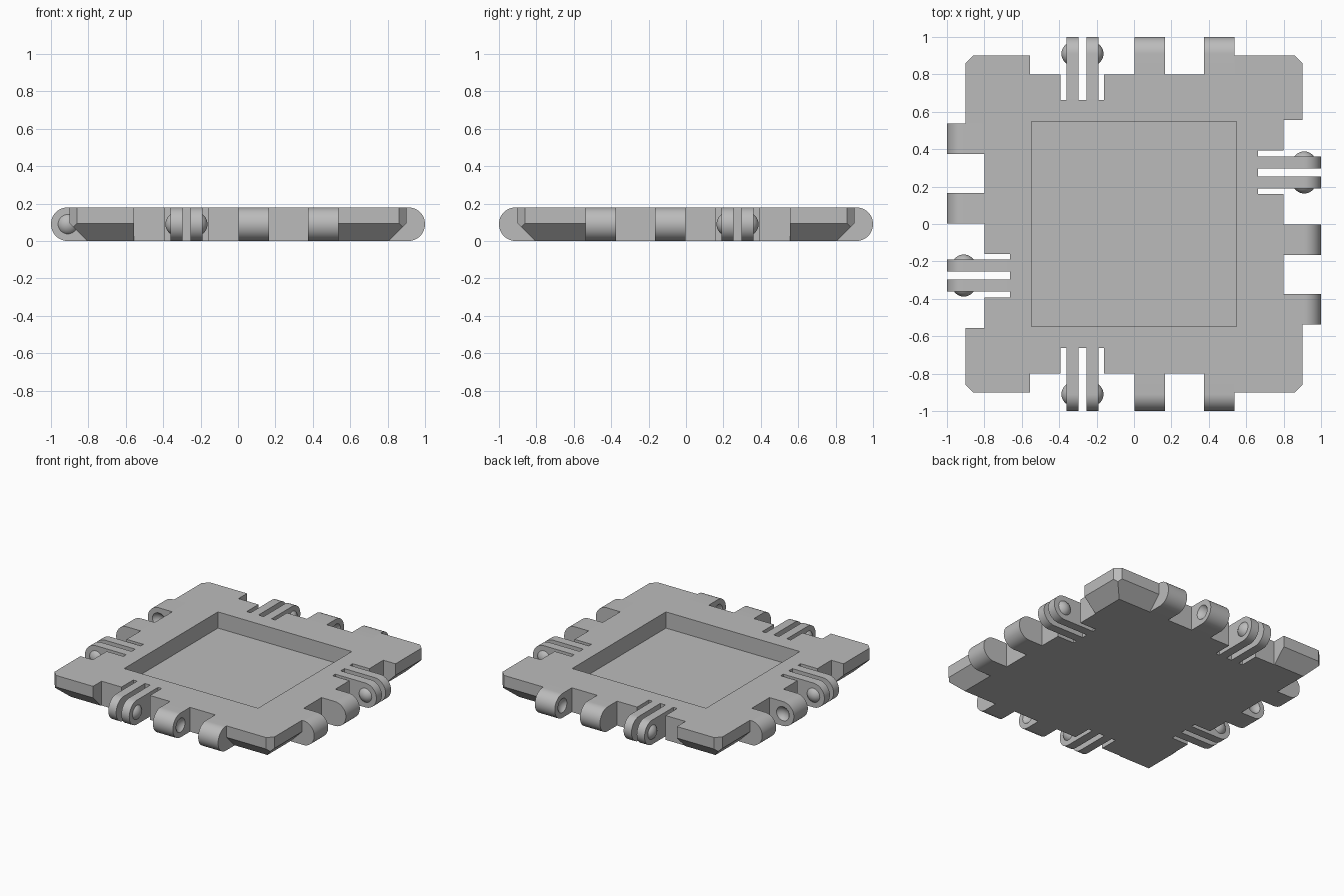
import bpy, bmesh, math
from mathutils import Matrix, Vector

if "Cube" in bpy.data.objects:
    bpy.data.objects.remove(bpy.data.objects["Cube"])

grey = bpy.data.materials.new("plain grey")
grey.use_nodes = True
grey.diffuse_color = (0.5, 0.5, 0.5, 1)
grey.node_tree.nodes["Principled BSDF"].inputs["Base Color"].default_value = (0.5, 0.5, 0.5, 1)

H = 0.18              # plate thickness
R = H / 2             # hinge barrel radius
PIVOT = -1 + R        # hinge axis on the front side
BALL, SINK = 0.0635, 0.0365   # snap ball radius, depth of its centre in the finger

# Front-side coordinates carried to each of the four sides
SIDES = {
    "front": Matrix.Identity(4),
    "back": Matrix.Diagonal((1, -1, 1, 1)),
    "right": Matrix(((0, 1, 0, 0), (1, 0, 0, 0), (0, 0, 1, 0), (0, 0, 0, 1))),
    "left": Matrix(((0, -1, 0, 0), (-1, 0, 0, 0), (0, 0, 1, 0), (0, 0, 0, 1))),
}


def finish(bm, name, matrix=None):
    if matrix:
        bm.transform(matrix)
    bmesh.ops.recalc_face_normals(bm, faces=bm.faces[:])
    me = bpy.data.meshes.new(name)
    bm.to_mesh(me)
    bm.free()
    ob = bpy.data.objects.new(name, me)
    bpy.context.collection.objects.link(ob)
    me.materials.append(grey)
    return ob


def prism(bm, points, sweep):
    """Extrude a closed outline along the sweep vector."""
    face = bm.faces.new([bm.verts.new(p) for p in points])
    out = bmesh.ops.extrude_face_region(bm, geom=[face])["geom"]
    moved = [v for v in out if isinstance(v, bmesh.types.BMVert)]
    bmesh.ops.translate(bm, verts=moved, vec=sweep)


def ball(bm, x):
    """Sphere on the hinge axis, its poles along the axis."""
    m = Matrix.Translation((x, PIVOT, R)) @ Matrix.Rotation(math.pi / 2, 4, 'Y')
    bmesh.ops.create_uvsphere(bm, u_segments=40, v_segments=24, radius=BALL, matrix=m)


def hinge_bar(bm, x0, x1, root):
    """Bar with a half-round outer end."""
    arc = [(x0, PIVOT - R * math.sin(a), R + R * math.cos(a))
           for a in (math.pi * i / 24 for i in range(25))]
    prism(bm, [(x0, root, H)] + arc + [(x0, root, 0)], (x1 - x0, 0, 0))


def cut(ob, cutter):
    mod = ob.modifiers.new("cut", 'BOOLEAN')
    mod.operation = 'DIFFERENCE'
    mod.solver = 'EXACT'
    mod.object = cutter
    bpy.context.view_layer.objects.active = ob
    bpy.ops.object.modifier_apply(modifier=mod.name)
    bpy.data.objects.remove(cutter)


# Plate with clipped corners and sloped lower edges
bm = bmesh.new()
for sx in (-1, 1):
    for sy in (-1, 1):
        for x, y, z in ((.805, .805, 0), (.88, .88, .075), (.9, .86, .095),
                        (.86, .9, .095), (.9, .86, H), (.86, .9, H)):
            bm.verts.new((sx * x, sy * y, z))
bmesh.ops.convex_hull(bm, input=bm.verts[:])
bmesh.ops.dissolve_limit(bm, angle_limit=0.01, verts=bm.verts[:], edges=bm.edges[:])
plate = finish(bm, "base_plate")

# Recess in the top, and a stepped notch on every side
bm = bmesh.new()
p = 0.548
prism(bm, [(-p, -p, 0.06), (p, -p, 0.06), (p, p, 0.06), (-p, p, 0.06)], (0, 0, 0.3))
notch = ((-.556, -1.1), (.537, -1.1), (.537, -.8), (-.16, -.8),
         (-.16, -.663), (-.393, -.663), (-.393, -.8), (-.556, -.8))
for m in SIDES.values():
    prism(bm, [m @ Vector((x, y, -0.1)) for x, y in notch], (0, 0, 0.5))
cut(plate, finish(bm, "plate_cutter"))
parts = [plate]

for side, m in SIDES.items():
    # Socket lugs, dimpled on the faces that look at each other
    for name, x0, x1, face, way in (("inner", .004, .167, .167, 1),
                                    ("outer", .374, .537, .374, -1)):
        bm = bmesh.new()
        hinge_bar(bm, x0, x1, -.8)
        lug = finish(bm, f"{side}_{name}_socket_lug", m)
        bm = bmesh.new()
        ball(bm, face + way * SINK)
        cut(lug, finish(bm, "dimple_cutter", m))
        parts.append(lug)
    # Spring fingers with snap knobs on their outer faces
    for name, x0, x1, knob in (("outer", -.361, -.297, -.361 + SINK),
                               ("inner", -.254, -.19, -.19 - SINK)):
        bm = bmesh.new()
        hinge_bar(bm, x0, x1, -.663)
        parts.append(finish(bm, f"{side}_{name}_finger", m))
        bm = bmesh.new()
        ball(bm, knob)
        # Keep only the cap outside the finger
        outer = name == "outer"
        bmesh.ops.bisect_plane(bm, geom=bm.verts[:] + bm.edges[:] + bm.faces[:],
                               plane_co=(x0 + .004 if outer else x1 - .004, 0, 0),
                               plane_no=(1 if outer else -1, 0, 0), clear_outer=True)
        bmesh.ops.holes_fill(bm, edges=[e for e in bm.edges if e.is_boundary])
        parts.append(finish(bm, f"{side}_{name}_snap_knob", m))

# Smooth the round surfaces, keep the edges sharp
bpy.ops.object.select_all(action='DESELECT')
for ob in parts:
    ob.select_set(True)
bpy.context.view_layer.objects.active = plate
bpy.ops.object.shade_smooth_by_angle(angle=math.radians(30))
